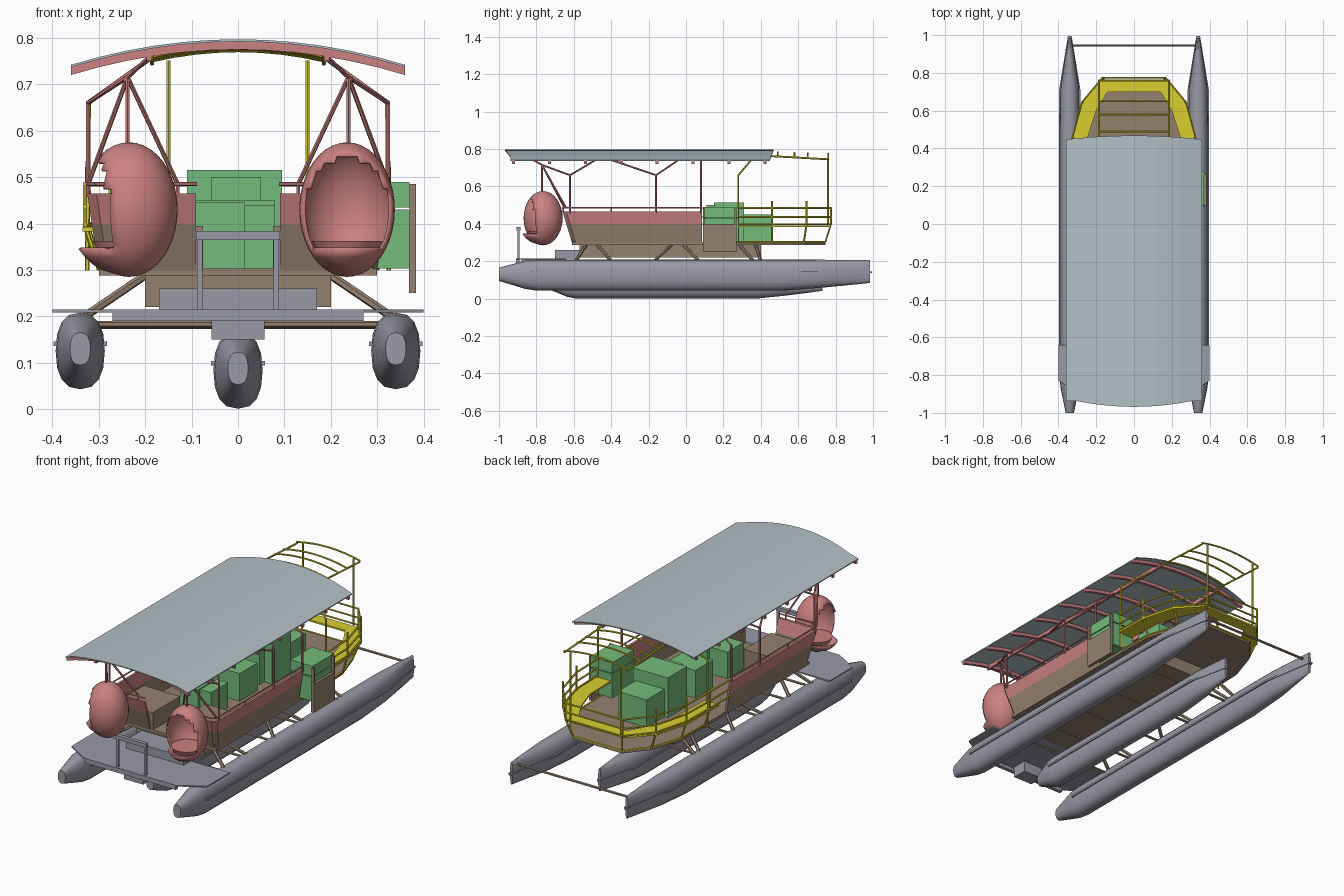
import bpy, bmesh, math
from mathutils import Vector, Matrix

if "Cube" in bpy.data.objects:
    bpy.data.objects.remove(bpy.data.objects["Cube"])

def mat(name, c):
    m = bpy.data.materials.new(name)
    m.diffuse_color = (*c, 1)
    m.use_nodes = True
    m.node_tree.nodes["Principled BSDF"].inputs["Base Color"].default_value = m.diffuse_color
    return m

RED = mat("red", (.60, .22, .22))
BROWN = mat("brown", (.30, .22, .16))
GREEN = mat("green", (.18, .50, .20))
YEL = mat("yellow", (.70, .62, .03))
GREY = mat("hull_grey", (.32, .32, .38))
SHEET = mat("sheet_grey", (.45, .53, .57))

def finish(name, bm, m, smooth=False):
    bmesh.ops.recalc_face_normals(bm, faces=bm.faces)
    me = bpy.data.meshes.new(name)
    bm.to_mesh(me)
    bm.free()
    ob = bpy.data.objects.new(name, me)
    bpy.context.collection.objects.link(ob)
    me.materials.append(m)
    if smooth:
        bpy.ops.object.select_all(action='DESELECT')
        ob.select_set(True)
        bpy.context.view_layer.objects.active = ob
        bpy.ops.object.shade_smooth_by_angle(angle=math.radians(40))
    return ob

def loft(bm, rings, closed=True, caps=True):
    vs = [[bm.verts.new(p) for p in r] for r in rings]
    n = len(vs[0])
    for a, b in zip(vs, vs[1:]):
        for i in range(n if closed else n - 1):
            j = (i + 1) % n
            bm.faces.new((a[i], a[j], b[j], b[i]))
    if caps:
        bm.faces.new(vs[0])
        bm.faces.new(vs[-1])

def boxes(name, m, *bs):
    bm = bmesh.new()
    for x0, x1, y0, y1, z0, z1 in bs:
        q = [(x0, y0), (x1, y0), (x1, y1), (x0, y1)]
        loft(bm, [[(x, y, z) for x, y in q] for z in (z0, z1)])
    return finish(name, bm, m)

def prism(name, m, outline, z0, z1):
    bm = bmesh.new()
    loft(bm, [[(x, y, z) for x, y in outline] for z in (z0, z1)])
    return finish(name, bm, m)

def tubes(name, m, paths, r=.005, mirror=False):
    bm = bmesh.new()
    if mirror:
        paths = paths + [[(-x, y, z) for x, y, z in p] for p in paths]
    for p in paths:
        for a, b in zip(p, p[1:]):
            a, b = Vector(a), Vector(b)
            M = Matrix.Translation((a + b) / 2) @ (b - a).to_track_quat('Z', 'Y').to_matrix().to_4x4()
            bmesh.ops.create_cone(bm, cap_ends=True, segments=6, radius1=r, radius2=r,
                                  depth=(b - a).length + r * .6, matrix=M)
    return finish(name, bm, m)

# pontoons: y, half width, bottom, top
ST = [(-1, .022, .095, .165), (-.86, .05, .052, .203), (-.8, .053, .043, .208), (.52, .053, .043, .208),
      (.72, .05, .058, .208), (.88, .026, .073, .207), (.985, .008, .084, .206)]
def pontoon(name, cx, sy, dz):
    bm = bmesh.new()
    rings = []
    for y, w, b, t in ST:
        ring = []
        for k in range(16):
            a = 2 * math.pi * k / 16
            c, s = math.cos(a), math.sin(a)
            ring.append((cx + w * math.copysign(abs(c) ** .8, c), y * sy,
                         (b + t) / 2 + dz + (t - b) / 2 * math.copysign(abs(s) ** .85, s)))
        rings.append(ring)
    loft(bm, rings)
    finish(name, bm, GREY, True)
    half = [(.058, -.83), (.058, .7), (.01, .995)]
    prism(name + "_rub_rail", GREY, [(cx + x, y * sy) for x, y in half] +
          [(cx - x, y * sy) for x, y in half[::-1]], .136 + dz, .146 + dz)
pontoon("left_pontoon", -.34, 1, 0)
pontoon("right_pontoon", .34, 1, 0)
pontoon("centre_pontoon", 0, .74, -.042)

# front platform with lip, motor bracket, locker and hand frame
half = [(.4, -.64), (.4, -.83), (.27, -.91)]
prism("front_platform", GREY, half + [(-x, y) for x, y in half[::-1]], .208, .215)
boxes("platform_fittings", GREY, (-.27, .27, -.91, -.89, .19, .215), (-.057, .057, -.88, -.80, .15, .21),
      (-.17, .17, -.70, -.57, .215, .26))
boxes("hand_frame", GREY, (-.088, -.076, -.90, -.89, .21, .38), (.076, .088, -.90, -.89, .21, .38),
      (-.09, .09, -.905, -.885, .364, .384))

# cross beams and struts
tubes("cross_beams", BROWN, [[(-.34, y, .183), (.34, y, .183)] for y in (-.59, -.4, -.17, .07, .36)]
      + [[(-.33, .945, .18), (.33, .945, .18)]], .007)
tubes("deck_struts", BROWN, [[(.33, y, .2), (.19, y2, .295)] for y, y2 in
      ((-.59, -.53), (-.40, -.48), (-.17, -.07), (.07, -.02), (.36, .28), (.40, .37))], .009, True)
boxes("underfloor_box", BROWN, (-.2, .2, -.57, .40, .22, .292))

# floor with pointed bow
half = [(.30, -.61), (.30, .27), (.295, .46), (.24, .63), (.145, .745)]
prism("floor", BROWN, half + [(-x, y) for x, y in half[::-1]], .288, .303)

# slanted cabin walls: brown lower, red upper band
def wall(name, m, z0, z1):
    bm = bmesh.new()
    for s in (1, -1):
        rings = []
        for z in (z0, z1):
            t = (z - .3) / .165
            xo, yf = .30 + .025 * t, -.61 - .05 * t
            rings.append([(s * x, y, z) for x, y in
                         ((xo, .085), (xo, yf + .02), (xo - .02, yf), (.09, yf), (.09, yf + .012),
                          (xo - .025, yf + .012), (xo - .012, yf + .025), (xo - .012, .085))])
        loft(bm, rings)
    finish(name, bm, m)
wall("lower_wall", BROWN, .30, .398)
wall("upper_wall", RED, .398, .465)
boxes("corner_benches", BROWN, (.075, .29, -.61, -.38, .3, .395), (-.29, -.075, -.61, -.38, .3, .395))

# boarding gate on the right
boxes("boarding_gate", BROWN, (.368, .384, .09, .27, .25, .40), (.37, .384, .09, .10, .4, .485),
      (.37, .384, .26, .27, .4, .485))

# cabin furniture
boxes("cabin_furniture", GREEN, (-.09, .015, -.36, -.22, .3, .445), (.015, .08, -.34, -.20, .3, .44),
      (-.09, .08, -.1, .05, .3, .45), (-.11, .095, .15, .31, .3, .515), (-.09, .08, .31, .46, .3, .45),
      (-.057, .05, .11, .15, .3, .50))
boxes("side_console", GREEN, (.24, .37, .10, .28, .303, .43), (.24, .37, .10, .28, .435, .49))

# bow bench, rails and posts
out = [(.335, .2), (.33, .46), (.28, .645), (.17, .765)]
inn = [(.25, .2), (.245, .46), (.20, .60), (.14, .70)]
full = out + [(-x, y) for x, y in out[::-1]]
prism("bow_bench", YEL, full + [(-x, y) for x, y in inn] + inn[::-1], .383, .392)
rail = [(.33, .27), (.325, .46), (.275, .645), (.167, .775)]
rail = rail + [(-x, y) for x, y in rail[::-1]]
tubes("bow_rails", YEL, [[(x, y, z) for x, y in rail] for z in (.398, .437, .485)])
tubes("floor_edge_rail", YEL, [[(x, y, .303) for x, y in half[1:] + [(-x, y) for x, y in half[:0:-1]]]])
tubes("bow_posts", YEL, [[(bx, by, .303), (x, y, .398), (x, y, .52 if i in (1, 2) else .485)]
      for i, ((x, y), (bx, by)) in enumerate(zip(rail[:4], half[1:]))], .005, True)
tubes("left_bow_rails", YEL, [[(-.33, .09, z), (-.33, .27, z)] for z in (.398, .437, .485)])

# bow canopy frame
tubes("bow_canopy_posts", YEL, [[(.325, .28, .3), (.322, .28, .66), (.19, .36, .755)],
      [(.15, .76, .40), (.15, .76, .75)], [(.185, .40, .765), (.185, .76, .745)]], .005, True)
def arch(z, y):
    return [(x * .0465, y, z - .022 * (x / 4) ** 2) for x in range(-4, 5)]
tubes("bow_canopy_bars", YEL, [arch(.785 - .03 * (y - .4), y) for y in (.49, .58, .65, .76)])

# roof: arched sheet over ribs
def zr(x):
    return .797 - .055 * (x / .36) ** 2
xs = [-.36 + .06 * i for i in range(13)]
bm = bmesh.new()
rings = []
for e in (-1, 1):
    top = [(x, (-.968 + .03 * min(1, (x / .3) ** 2)) if e < 0 else .468 - .02 * (x / .36) ** 2, zr(x)) for x in xs]
    rings.append(top + [(x, y, z - .005) for x, y, z in top[::-1]])
loft(bm, rings)
finish("roof_sheet", bm, SHEET)
bm = bmesh.new()
for k in range(8):
    y = -.93 + .192 * k
    loft(bm, [[(x, yy, zr(x) - .004) for x in xs] + [(x, yy, zr(x) - .022) for x in xs[::-1]]
              for yy in (y, y + .016)])
finish("roof_ribs", bm, RED)
boxes("roof_beams", RED, (.185, .197, -.93, .44, .75, .772), (-.197, -.185, -.93, .44, .75, .772))

# roof posts and side rails
K = .323
tubes("roof_posts", RED, [[(K, -.62, .46), (K, -.62, .66), (.19, -.46, .755)],
      [(K, -.62, .66), (.238, -.77, .715), (.19, -.85, .76)],
      [(K, -.16, .46), (K, -.16, .66), (.19, -.44, .755)], [(K, -.16, .66), (.19, -.02, .755)],
      [(K, .08, .46), (K, .08, .66), (.19, .08, .755)]], .005, True)
tubes("side_rails", RED, [[(.09, -.655, .485), (.305, -.66, .485), (K, -.64, .485), (K, .085, .485)]] +
      [[(.32, y, .46), (K, y, .485)] for y in (-.4, -.16)] + [[(.13, -.655, .46), (.13, -.655, .485)]], .004, True)

# hanging pod seats
tubes("pod_hangers", RED, [[(.238, -.77, .715), (.238, -.77, .57)], [(.238, -.77, .715), (K, -.64, .485)],
      [(.238, -.77, .715), (.13, -.65, .485)]], .005, True)
def pod(name, x, rot):
    bm = bmesh.new()
    bmesh.ops.create_uvsphere(bm, u_segments=32, v_segments=20, radius=1)
    for v in bm.verts:
        v.co = Vector((v.co.x * .103, v.co.y * .105, v.co.z * .145))
    def cut(c):
        return c.z > -.085 and c.y < -.035 - .035 * max(0, c.z / .145)
    bmesh.ops.delete(bm, geom=[f for f in bm.faces if cut(f.calc_center_median())], context='FACES')
    for v in bm.verts:      # flared lip at the seat front
        if v.co.y < -.045 and v.co.z < -.06:
            v.co.y -= .022 * (-v.co.y / .08)
    shell = finish(name + "_shell", bm, RED, True)
    sol = shell.modifiers.new("thickness", 'SOLIDIFY')
    sol.thickness = .006
    bm = bmesh.new()
    bmesh.ops.create_cone(bm, cap_ends=True, segments=24, radius1=.062, radius2=.076, depth=.03,
                          matrix=Matrix.Translation((0, -.002, -.083)))
    cushion = finish(name + "_cushion", bm, RED, True)
    for ob in (shell, cushion):
        ob.location = (x, -.765, .43)
        ob.rotation_euler = (0, 0, rot)
pod("right_pod", .235, 0)
pod("left_pod", -.235, -math.pi / 2)
